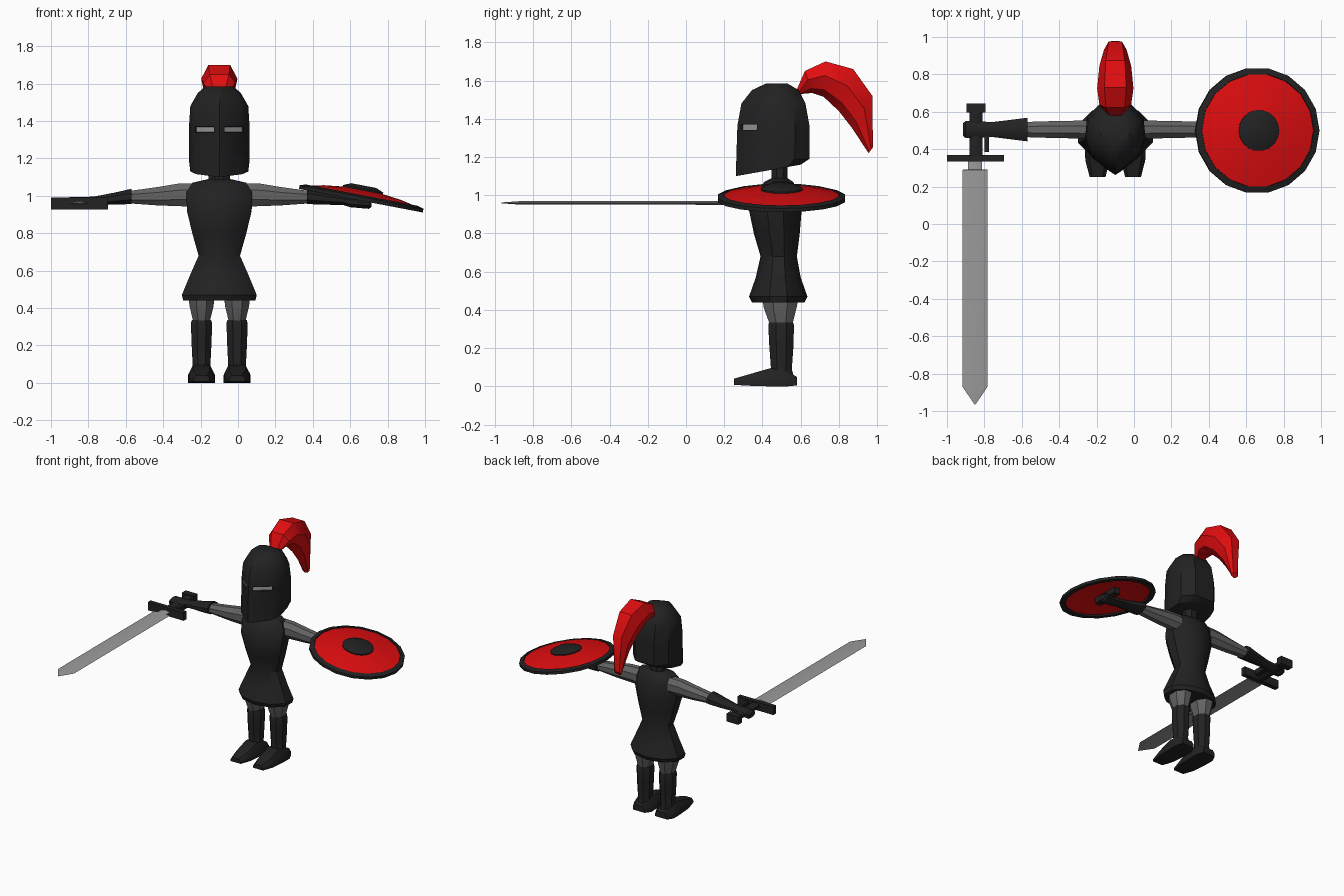
import bpy, bmesh, math
from mathutils import Matrix, Vector

if "Cube" in bpy.data.objects:
    bpy.data.objects.remove(bpy.data.objects["Cube"])

CX = -0.10  # body centre line


def material(name, r, g, b):
    m = bpy.data.materials.new(name)
    m.diffuse_color = (r, g, b, 1)
    m.use_nodes = True
    m.node_tree.nodes["Principled BSDF"].inputs["Base Color"].default_value = m.diffuse_color
    return m


DARK = material("black armour", 0.016, 0.016, 0.016)
GREY = material("grey cloth", 0.125, 0.125, 0.125)
STEEL = material("light steel", 0.33, 0.33, 0.33)
RED = material("red", 0.75, 0.004, 0.005)


def finish(name, bm, *mats):
    bmesh.ops.recalc_face_normals(bm, faces=bm.faces[:])
    me = bpy.data.meshes.new(name)
    bm.to_mesh(me)
    bm.free()
    for m in mats:
        me.materials.append(m)
    ob = bpy.data.objects.new(name, me)
    bpy.context.collection.objects.link(ob)
    return ob


def loft(rings):
    """Skin a list of equal-length point rings and cap both ends."""
    bm = bmesh.new()
    vs = [[bm.verts.new(p) for p in ring] for ring in rings]
    n = len(vs[0])
    for a, b in zip(vs, vs[1:]):
        for i in range(n):
            j = (i + 1) % n
            bm.faces.new((a[i], a[j], b[j], b[i]))
    bm.faces.new(vs[0])
    bm.faces.new(vs[-1])
    bmesh.ops.recalc_face_normals(bm, faces=bm.faces[:])
    return bm


def circle(n, phase=0.5):
    return [(math.cos(2 * math.pi * (i + phase) / n) / math.cos(math.pi / n * phase * 2 * 0.5),
             math.sin(2 * math.pi * (i + phase) / n)) for i in range(n)]


def upright(rows, x=CX, n=10):
    """Rows are (z, half width, front y, back y)."""
    return loft([[(x + hx * c, (y0 + y1) / 2 + (y1 - y0) / 2 * s, z) for c, s in circle(n)]
                 for z, hx, y0, y1 in rows])


def box(name, x0, x1, y0, y1, z0, z1, mat):
    return finish(name, loft([[(x0, y0, z), (x1, y0, z), (x1, y1, z), (x0, y1, z)]
                              for z in (z0, z1)]), mat)


# Tunic and neck
finish("tunic", upright([(0.44, 0.20, 0.345, 0.62), (0.47, 0.208, 0.33, 0.635),
                         (0.57, 0.165, 0.365, 0.60), (0.68, 0.115, 0.39, 0.58),
                         (0.80, 0.15, 0.355, 0.595), (0.92, 0.18, 0.33, 0.605),
                         (1.02, 0.182, 0.37, 0.59), (1.07, 0.15, 0.41, 0.56),
                         (1.09, 0.06, 0.45, 0.53)]), DARK)
finish("neck", upright([(1.06, 0.06, 0.445, 0.535), (1.18, 0.06, 0.445, 0.535)], n=8), DARK)

# Helmet with a ridged front; two recessed eye slits
half = [(0, 0), (0.17, 0.05), (0.8, 0.27), (1, 0.5), (0.93, 0.8), (0.5, 1), (0, 1)]
plan = half + [(-a, b) for a, b in half[-2:0:-1]]
rows = [(1.10, 0.155, 0.262, 0.60), (1.19, 0.162, 0.263, 0.645), (1.34, 0.162, 0.268, 0.645),
        (1.37, 0.162, 0.27, 0.645), (1.48, 0.155, 0.29, 0.625), (1.55, 0.115, 0.345, 0.59),
        (1.585, 0.075, 0.42, 0.53)]
bm = loft([[(CX + a * hx, y0 + b * (y1 - y0), z + (0.06 * b if k == 0 else 0)) for a, b in plan]
           for k, (z, hx, y0, y1) in enumerate(rows)])
slits = []
for f in bm.faces:
    c = f.calc_center_median()
    if 1.34 < c.z < 1.37 and c.y < 0.36 and 0.03 < abs(c.x - CX) < 0.13:
        slits.append(f)
bmesh.ops.inset_individual(bm, faces=slits, thickness=0.001, depth=-0.012)
for f in slits:
    f.material_index = 1
finish("helmet", bm, DARK, STEEL)

# Plume: sections as (upper y, upper z, lower y, lower z, half width)
plume = [(0.57, 1.53, 0.605, 1.53, 0.04), (0.622, 1.65, 0.66, 1.535, 0.085),
         (0.73, 1.70, 0.72, 1.515, 0.097), (0.875, 1.66, 0.80, 1.44, 0.085),
         (0.975, 1.52, 0.87, 1.35, 0.06), (0.978, 1.25, 0.955, 1.22, 0.03)]
outline = [(0.6, 0), (1, 0.4), (0.7, 0.8), (0, 1), (-0.7, 0.8), (-1, 0.4), (-0.6, 0)]
finish("plume", loft([[(CX + a * w, y0 + t * (y1 - y0), z0 + t * (z1 - z0)) for a, t in outline]
                      for y0, z0, y1, z1, w in plume]), RED)
box("plume_socket", CX - 0.025, CX + 0.025, 0.54, 0.60, 1.50, 1.545, DARK)


# Arms: rows are (distance from centre line, z, half height, half depth)
def arm(name, side, rows, mat):
    finish(name, loft([[(CX + side * d, 0.505 + hy * c, z + hz * s) for c, s in circle(8)]
                       for d, z, hz, hy in rows]), mat)


for side, tag in ((-1, "sword"), (1, "shield")):
    arm(tag + "_arm_sleeve", side, [(0.13, 1.005, 0.068, 0.052), (0.22, 1.005, 0.065, 0.05),
                                    (0.33, 0.998, 0.053, 0.048), (0.48, 0.993, 0.036, 0.043)], GREY)
    arm(tag + "_arm_gauntlet", side, [(0.47, 0.997, 0.044, 0.067), (0.56, 0.985, 0.035, 0.055),
                                      (0.66, 0.975, 0.025, 0.042), (0.70, 0.967, 0.03, 0.045),
                                      (0.80, 0.962, 0.034, 0.048), (0.815, 0.96, 0.02, 0.035)], DARK)

    # Legs, boots and feet
    x = CX + side * 0.095
    finish(tag + "_side_thigh", upright([(0.47, 0.075, 0.39, 0.60), (0.41, 0.068, 0.40, 0.585),
                                         (0.32, 0.045, 0.435, 0.56)], x, 8), GREY)
    finish(tag + "_side_boot", upright([(0.335, 0.055, 0.43, 0.565), (0.32, 0.06, 0.425, 0.57),
                                        (0.22, 0.057, 0.43, 0.568), (0.09, 0.05, 0.44, 0.558),
                                        (0.03, 0.06, 0.43, 0.575)], x, 8), DARK)
    foot = [(0.25, 0.042, 0.008, 0.04), (0.34, 0.065, 0.003, 0.066), (0.44, 0.07, 0.0, 0.095),
            (0.53, 0.072, 0.0, 0.08), (0.58, 0.05, 0.005, 0.05)]
    finish(tag + "_side_foot", loft([[(x - w, y, z0), (x + w, y, z0), (x + w, y, (z0 + z1) / 2),
                                      (x + w * 0.65, y, z1), (x - w * 0.65, y, z1),
                                      (x - w, y, (z0 + z1) / 2)] for y, w, z0, z1 in foot]), DARK)

# Sword, pointing forward
SX, SZ = -0.85, 0.96
blade = [(0.345, 0.038, 0.01), (0.291, 0.038, 0.01), (0.29, 0.067, 0.01),
         (-0.87, 0.067, 0.009), (-0.966, 0.002, 0.002)]
finish("sword_blade", loft([[(SX - w, y, SZ), (SX, y, SZ + t), (SX + w, y, SZ), (SX, y, SZ - t)]
                            for y, w, t in blade]), STEEL)
box("sword_guard", -1.0, -0.695, 0.335, 0.37, 0.928, 0.99, DARK)
finish("sword_grip", loft([[(SX + 0.005 + 0.037 * c, y, SZ + 0.026 * s) for c, s in circle(8)]
                           for y in (0.36, 0.61)]), DARK)
box("sword_pommel", -0.895, -0.795, 0.597, 0.645, 0.93, 0.99, DARK)
box("thumb", -0.80, -0.775, 0.385, 0.48, 0.945, 0.985, DARK)

# Round shield: revolved (radius, height) profile, red field inside a dark rim
profile = [(0.068, 0.066), (0.11, 0.048), (0.11, 0.04), (0.21, 0.028), (0.303, 0.008),
           (0.305, 0.014), (0.337, 0.004), (0.337, -0.016), (0.30, -0.016), (0.298, -0.004),
           (0.20, 0.014), (0.09, 0.024)]
bm = loft([[(r * c, r * s, z) for c, s in circle(18, 0)] for r, z in profile])
for f in bm.faces:
    c = f.calc_center_median()
    r = max(math.hypot(v.co.x, v.co.y) for v in f.verts)
    boss = r < 0.115 and c.z > 0.038
    f.material_index = 1 if (r < 0.304 and not boss and not (r > 0.299 and c.z < -0.005)) else 0
shield = finish("shield", bm, DARK, RED)
shield.matrix_world = Matrix.Translation((0.66, 0.50, 0.99)) @ Matrix.Rotation(math.radians(10.8), 4, 'Y')
box("shield_handle", 0.64, 0.69, 0.40, 0.61, 0.965, 1.01, DARK)

# Smooth shading with crisp edges
bpy.ops.object.select_all(action='DESELECT')
for ob in bpy.context.scene.objects:
    ob.select_set(True)
    bpy.context.view_layer.objects.active = ob
bpy.ops.object.shade_smooth_by_angle(angle=math.radians(35))
